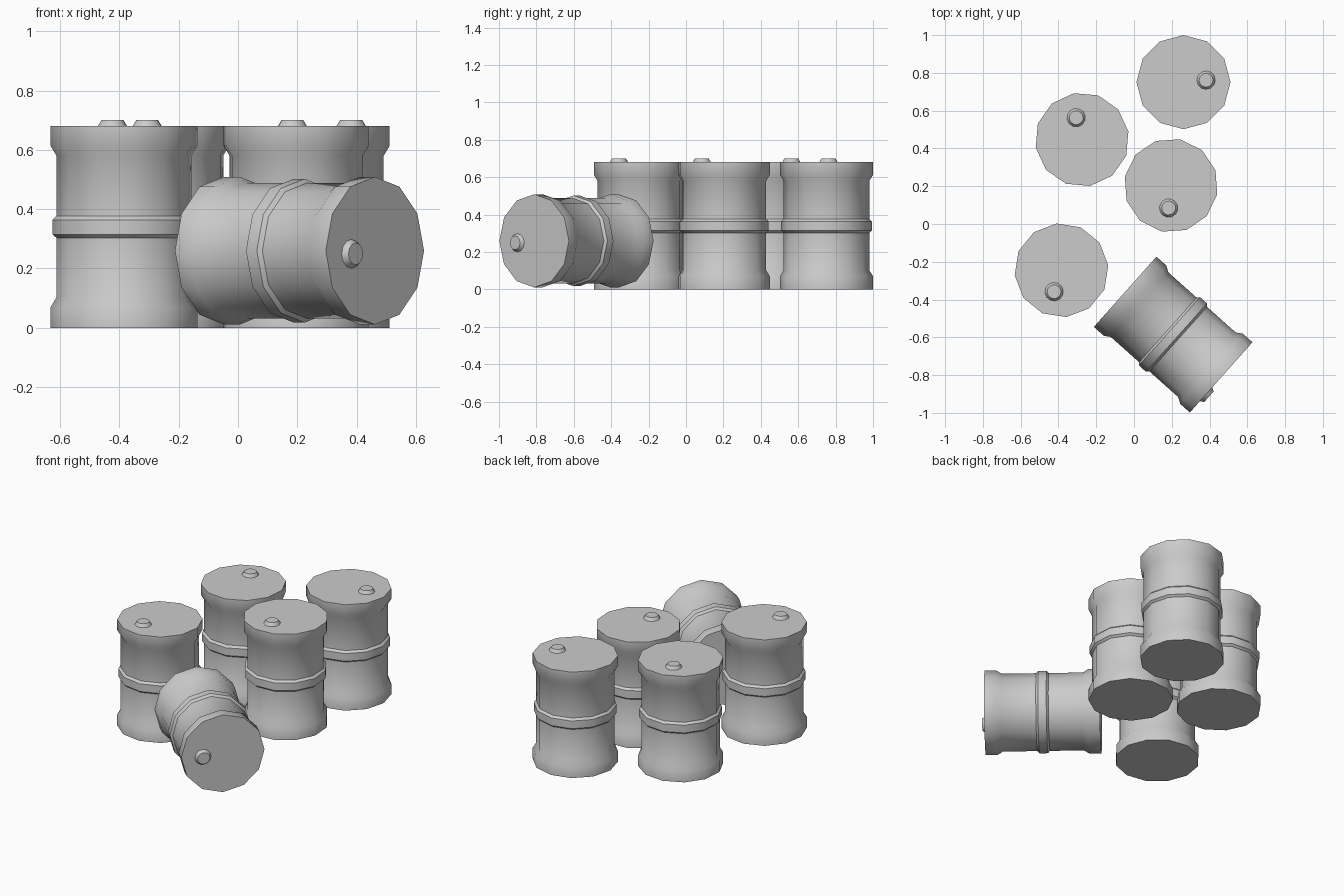
import bpy, bmesh
from math import radians, sin, cos, pi
from mathutils import Matrix

if "Cube" in bpy.data.objects:
    bpy.data.objects.remove(bpy.data.objects["Cube"])

SIDES = 12


def lathe(name, profile, centre=(0, 0), cap_bottom=True):
    """Turn a (radius, z) profile into a 12-sided mesh with flat caps."""
    bm = bmesh.new()
    rings = [[bm.verts.new((centre[0] + r * cos(2 * pi * i / SIDES),
                            centre[1] + r * sin(2 * pi * i / SIDES), z))
              for i in range(SIDES)] for r, z in profile]
    for a, b in zip(rings, rings[1:]):
        for i in range(SIDES):
            j = (i + 1) % SIDES
            bm.faces.new((a[i], a[j], b[j], b[i]))
    bm.faces.new(rings[-1])
    if cap_bottom:
        bm.faces.new(rings[0][::-1])
    mesh = bpy.data.meshes.new(name)
    bm.to_mesh(mesh)
    bm.free()
    mesh.shade_smooth()
    mesh.set_sharp_from_angle(angle=radians(35))
    return mesh


# Drum body: flared ends and a raised middle band
body = lathe("drum_body", [
    (0.249, 0), (0.249, 0.07), (0.229, 0.103),
    (0.229, 0.303), (0.2425, 0.315), (0.2425, 0.364), (0.229, 0.377),
    (0.229, 0.58), (0.249, 0.613), (0.249, 0.681)])

# Bung: small tapered plug near the edge of the lid
bung_angle = radians(5)
bung = lathe("drum_bung", [(0.049, 0.681), (0.037, 0.701)],
             (0.12 * cos(bung_angle), 0.12 * sin(bung_angle)), False)


def place(name, matrix):
    for part, mesh in (("body", body), ("bung", bung)):
        ob = bpy.data.objects.new(f"{name}_{part}", mesh)
        bpy.context.collection.objects.link(ob)
        ob.matrix_world = matrix


# Four standing drums: x, y, turn
standing = [(0.262, 0.751, 0), (-0.275, 0.447, 100),
            (0.196, 0.204, -101), (-0.384, -0.245, -114)]
for n, (x, y, turn) in enumerate(standing, 1):
    place(f"standing_drum_{n}",
          Matrix.Translation((x, y, 0)) @ Matrix.Rotation(radians(turn), 4, 'Z'))

# One drum lying on its side, lid towards the front right
t = radians(-41.7)
place("lying_drum", Matrix((
    (sin(t), 0, cos(t), -0.047),
    (-cos(t), 0, sin(t), -0.359),
    (0, -1, 0, 0.26),
    (0, 0, 0, 1))))
